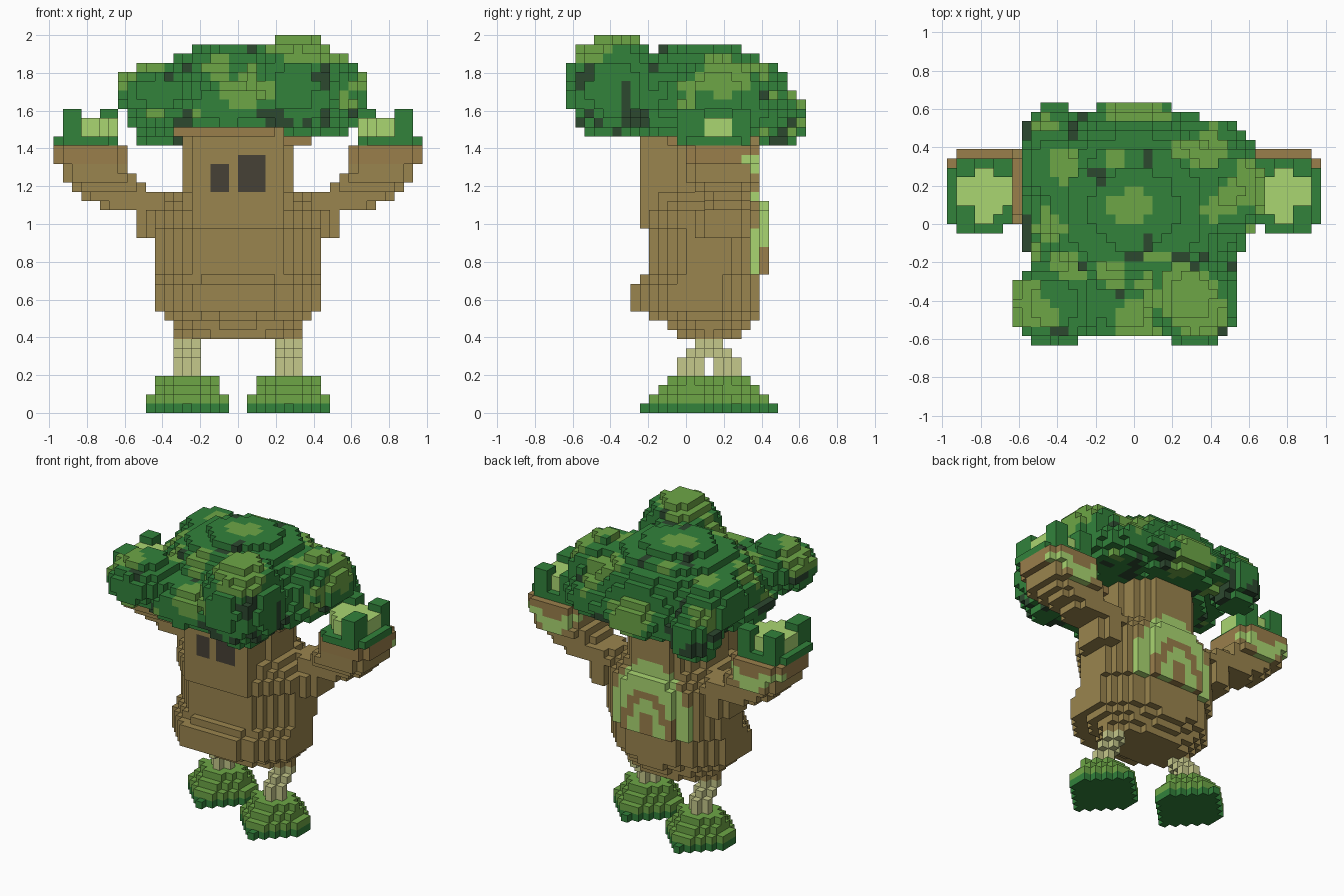
import bpy
from math import hypot
from mathutils import Vector, noise

cube = bpy.data.objects.get("Cube")
if cube:
    bpy.data.objects.remove(cube, do_unlink=True)

V = 2 / 41  # edge of one block


def linear(c):
    c /= 255
    return c / 12.92 if c < 0.04 else ((c + 0.055) / 1.055) ** 2.4


def material(name, r, g, b):
    m = bpy.data.materials.new(name)
    m.use_nodes = True
    col = (linear(r), linear(g), linear(b), 1)
    m.diffuse_color = col
    m.node_tree.nodes["Principled BSDF"].inputs["Base Color"].default_value = col
    return m


MATS = {
    "bark": material("bark brown", 154, 133, 78),
    "warm": material("warm bark", 154, 127, 75),
    "leaf": material("leaf green", 50, 130, 59),
    "light": material("light leaf green", 109, 166, 70),
    "pale": material("pale moss green", 170, 214, 113),
    "shade": material("deep shade green", 44, 72, 47),
    "leg": material("tan", 197, 200, 139),
    "eye": material("eye charcoal", 70, 65, 54),
}
KEYS = list(MATS)

# The six block sides: direction and corner loop
SIDES = []
for axis in range(3):
    for s in (0, 1):
        loop = []
        for a, b in ((0, 0), (1, 0), (1, 1), (0, 1)):
            p = [0, 0, 0]
            p[axis], p[(axis + 1) % 3], p[(axis + 2) % 3] = s, a, b
            loop.append(p)
        d = [0, 0, 0]
        d[axis] = 2 * s - 1
        SIDES.append((d, loop if s else loop[::-1]))


def build(name, cells):
    """Make the outer skin of a set of coloured blocks."""
    verts, faces, mats = {}, [], []
    for c, key in cells.items():
        for d, loop in SIDES:
            if tuple(i + j for i, j in zip(c, d)) in cells:
                continue
            corners = [tuple(i + j for i, j in zip(c, p)) for p in loop]
            faces.append([verts.setdefault(q, len(verts)) for q in corners])
            mats.append(KEYS.index(key))
    me = bpy.data.meshes.new(name)
    me.from_pydata([Vector(q) * V for q in verts], [], faces)
    for m in MATS.values():
        me.materials.append(m)
    me.polygons.foreach_set("material_index", mats)
    ob = bpy.data.objects.new(name, me)
    bpy.context.collection.objects.link(ob)


def slab(cells, key, x, y, z, power=99):
    """Fill a block range; a low power rounds its plan corners."""
    cx, cy = sum(x) / 2, sum(y) / 2
    hx, hy = (x[1] - x[0]) / 2, (y[1] - y[0]) / 2
    for i in range(*x):
        for j in range(*y):
            r = abs((i + .5 - cx) / hx) ** power + abs((j + .5 - cy) / hy) ** power
            if r <= 1.02:
                for k in range(*z):
                    cells[i, j, k] = key


def mirrored(cells):
    return {(-1 - i, j, k): key for (i, j, k), key in cells.items()}


# Diamond-shaped feet and stepped legs, one forward and one back
for side, back in (("left", 0), ("right", 4)):
    foot, leg = {}, {}
    for k in range(4):
        inset = k // 2
        slab(foot, "light" if k else "leaf", (1 + inset, 10 - inset),
             (back - 5 + k, back + 6 - k), (k, k + 1), 1.15 + k * .1)
    for k, shift in ((4, 0), (5, 0), (6, 1), (7, 2)):
        y = 3 - shift if back else shift - 1
        slab(leg, "leg", (4, 7), (y, y + 3), (k, k + 1), 1.5)
    if back:
        foot, leg = mirrored(foot), mirrored(leg)
    build(side + "_foot", foot)
    build(side + "_leg", leg)

# Trunk: bottom, top, half width, front, back
trunk = {}
for z0, z1, h, y0, y1 in ((8, 9, 7, -1, 6), (9, 10, 7, -2, 7), (10, 11, 8, -4, 8),
                          (11, 14, 9, -6, 8), (14, 15, 9, -5, 8), (15, 20, 9, -4, 9),
                          (20, 22, 9, -5, 9), (22, 23, 8, -5, 9), (23, 24, 7, -5, 8),
                          (24, 31, 6, -5, 8)):
    slab(trunk, "bark", (-h, h), (y0, y1), (z0, z1), 2.05 if z0 > 10 else 1.6)
slab(trunk, "bark", (-5, 5), (-5, 0), (20, 31))
slab(trunk, "bark", (-5, 4), (-6, -4), (11, 14))
slab(trunk, "bark", (-5, 5), (-4, 0), (15, 20))
slab(trunk, "warm", (-7, 4), (-7, -4), (30, 31))
slab(trunk, "warm", (5, 8), (-2, 2), (29, 30))
# Eyes
slab(trunk, "eye", (-3, -1), (-5, -4), (24, 27))
slab(trunk, "eye", (0, 3), (-5, -4), (24, 28))
# Two mossy arches on the back, one inside the other
for (i, j, k) in trunk:
    ring = hypot(i + .5, (k - 15) * .65)
    if j >= 7 and k >= 15 and ring < 6.2:
        trunk[i, j, k] = "pale" if 1.4 < ring < 2.7 or ring > 3.8 else "warm"
build("trunk", trunk)

# Arms with leafy fists: layer, inner, outer, front, back
arm, fist = {}, {}
for k, x0, x1, y0, y1 in ((19, 7, 11, 1, 7), (20, 7, 11, 1, 7), (21, 7, 11, 1, 7),
                          (22, 6, 15, 2, 7), (23, 7, 17, 2, 7), (24, 10, 18, 1, 7),
                          (25, 11, 19, 0, 8), (26, 12, 19, 0, 8), (27, 12, 20, 0, 8),
                          (28, 12, 20, 0, 8)):
    slab(arm, "warm" if k > 26 else "bark", (x0, x1), (y0, y1), (k, k + 1),
         4 if k > 26 else 2.6)
# Wave of moss on the back of each hand
for (i, j, k) in arm:
    if j >= (6 if k == 27 else 7) and k < 28 and k - abs(i - 15) // 2 in (25, 26):
        arm[i, j, k] = "pale"
slab(fist, "leaf", (13, 20), (-1, 7), (29, 30), 4)
slab(fist, "pale", (13, 19), (2, 5), (30, 32))
slab(fist, "pale", (15, 17), (0, 6), (30, 32))
slab(fist, "pale", (14, 18), (1, 5), (30, 32))
for y in ((-1, 2), (5, 7)):
    slab(fist, "leaf", (17, 19), y, (29, 33))
slab(fist, "leaf", (13, 15), (5, 7), (29, 33))
for side, flip in (("left", dict), ("right", mirrored)):
    build(side + "_arm", flip(arm))
    build(side + "_fist_leaves", flip(fist))

# Leafy crown: centre, radii and lowest layer of each merged clump
CLUMPS = [
    ((0, .08, 1.62), (.56, .5, .34), 32),
    ((.3, -.38, 1.72), (.25, .26, .29), 30),
    ((-.42, -.42, 1.7), (.23, .23, .15), 30),
    ((-.05, -.35, 1.62), (.38, .25, .16), 31),
    ((.5, .17, 1.7), (.19, .25, .19), 30),
    ((-.43, .3, 1.7), (.17, .24, .17), 30),
    ((0, .44, 1.58), (.4, .2, .12), 30),
    ((-.41, .48, 1.56), (.16, .16, .17), 29),
    ((.4, .33, 1.58), (.24, .21, .14), 30),
    ((0, .02, 1.58), (.6, .52, .14), 30),
]
# Sunlit patches: centre and radius
PATCHES = [((-.02, .1, 1.95), .13), ((.32, -.42, 2), .21), ((.58, .18, 1.78), .14),
           ((-.54, -.45, 1.8), .12), ((-.43, 0, 1.75), .1), ((-.35, .34, 1.82), .1),
           ((.02, .6, 1.6), .15), ((-.12, -.28, 1.86), .1), ((.08, -.32, 1.8), .08),
           ((-.02, -.52, 1.7), .12), ((-.47, .5, 1.7), .09), ((.38, .36, 1.76), .11),
           ((-.35, -.2, 1.78), .07), ((.55, .02, 1.62), .08)]
crown = {}
for i in range(-14, 14):
    for j in range(-13, 13):
        for k in range(29, 41):
            p = Vector((i + .5, j + .5, k + .5)) * V
            # Keep the brow clear above the face
            if k < 31 and j < -4 and abs(i) < 6:
                continue
            if not any(k >= floor and
                       sum(((a - b) / r) ** 2 for a, b, r in zip(p, c, rad)) < 1
                       for c, rad, floor in CLUMPS):
                continue
            wobble = noise.noise(p * 6)
            key = "leaf"
            if wobble > .48 or any((p - Vector(c)).length < r * (1 + wobble * .6)
                                   for c, r in PATCHES):
                key = "light"
            elif noise.noise(p * 8 + Vector((5, 3, 1))) < (-.24 if k < 33 else -.46):
                key = "shade"
            crown[i, j, k] = key
build("leaf_crown", crown)
